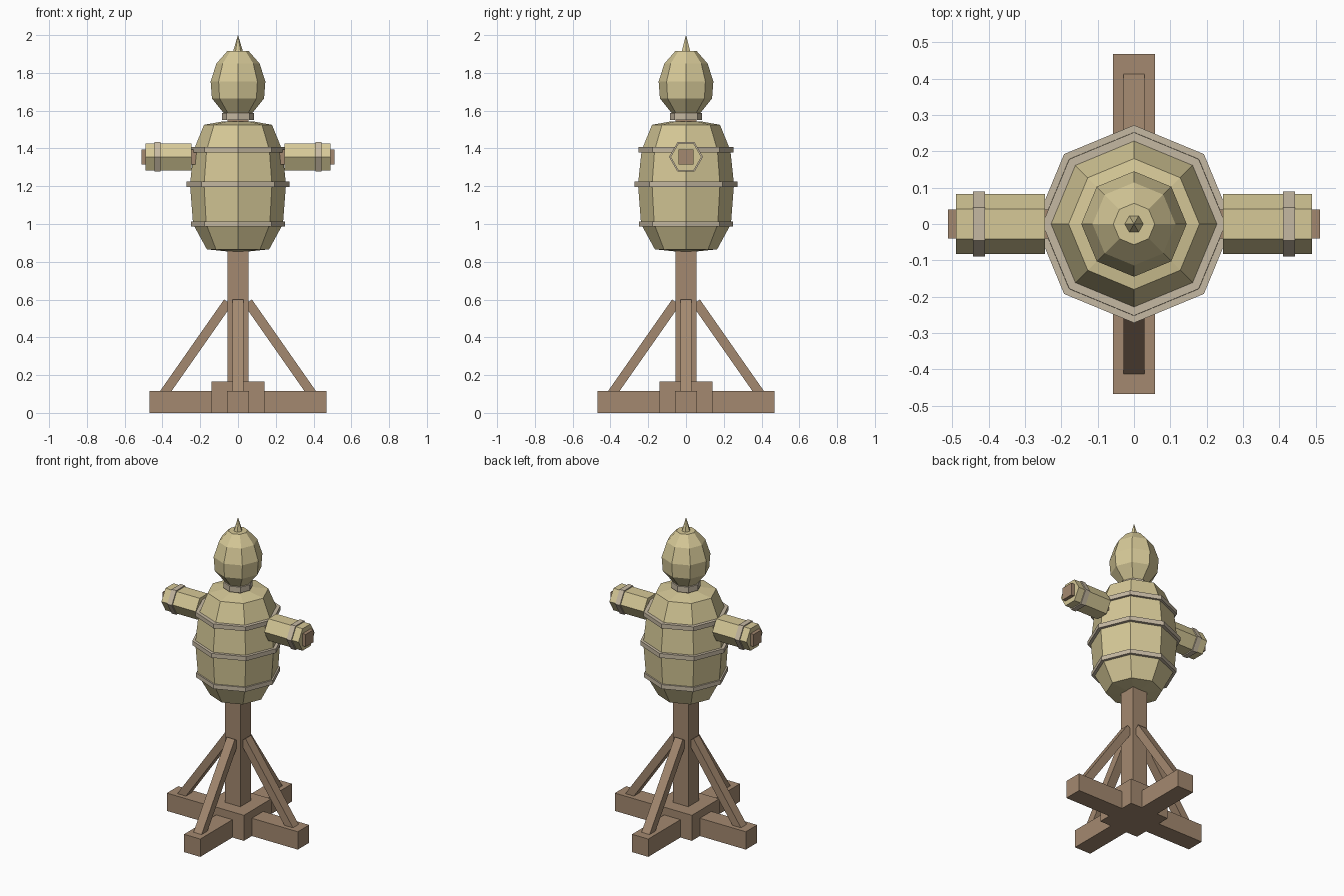
import bpy, bmesh, math
from mathutils import Vector, Matrix

cube = bpy.data.objects.get("Cube")
if cube:
    bpy.data.objects.remove(cube, do_unlink=True)


def material(name, rgb):
    m = bpy.data.materials.new(name)
    m.use_nodes = True
    m.diffuse_color = (*rgb, 1)
    m.node_tree.nodes["Principled BSDF"].inputs["Base Color"].default_value = (*rgb, 1)
    return m


WOOD = material("brown wood", (0.37, 0.25, 0.16))
STRAW = material("pale straw", (0.67, 0.58, 0.31))
BAND = material("grey tan binding", (0.56, 0.48, 0.36))


def finish(name, bm, mat, matrix=None):
    bmesh.ops.recalc_face_normals(bm, faces=bm.faces)
    mesh = bpy.data.meshes.new(name)
    bm.to_mesh(mesh)
    bm.free()
    mesh.materials.append(mat)
    ob = bpy.data.objects.new(name, mesh)
    if matrix:
        ob.matrix_world = matrix
    bpy.context.collection.objects.link(ob)
    return ob


def box(name, size, centre, mat=WOOD, rot=Matrix()):
    bm = bmesh.new()
    bmesh.ops.create_cube(bm, size=1)
    bmesh.ops.scale(bm, vec=size, verts=bm.verts)
    return finish(name, bm, mat, Matrix.Translation(centre) @ rot)


def lathe(name, profile, sides, mat, matrix=None):
    """Flat-sided solid from (radius, height) pairs, a corner on the +x axis."""
    bm = bmesh.new()
    rings = []
    for r, z in profile:
        angles = [math.tau * i / sides for i in range(sides)]
        rings.append([bm.verts.new((r * math.cos(a), r * math.sin(a), z)) for a in angles])
    for low, high in zip(rings, rings[1:]):
        for i in range(sides):
            j = (i + 1) % sides
            bm.faces.new((low[i], low[j], high[j], high[i]))
    bm.faces.new(rings[0])
    bm.faces.new(rings[-1])
    return finish(name, bm, mat, matrix)


# Stand: crossed feet, hub and post
for name, turn in (("foot_beam_x", 0), ("foot_beam_y", math.pi / 2)):
    box(name, (0.936, 0.116, 0.115), (0, 0, 0.0575), rot=Matrix.Rotation(turn, 4, 'Z'))
box("hub_block", (0.28, 0.28, 0.165), (0, 0, 0.0825))
box("post", (0.11, 0.11, 1.49), (0, 0, 0.845))

# Four slanted braces
top, bottom = Vector((0.053, 0, 0.586)), Vector((0.398, 0, 0.093))
axis = bottom - top
tilt = Matrix.Rotation(math.atan2(axis.x, axis.z), 4, 'Y')
for i in range(4):
    turn = Matrix.Rotation(i * math.pi / 2, 4, 'Z')
    box(f"brace_{i + 1}", (0.05, 0.058, axis.length), turn @ ((top + bottom) / 2), rot=turn @ tilt)

# Barrel-shaped straw body with hoops
lathe("body", [(0.06, 0.855), (0.165, 0.866), (0.238, 1.0), (0.254, 1.21),
               (0.235, 1.39), (0.18, 1.525), (0.08, 1.543)], 8, STRAW)
for name, r, z in (("lower_hoop", 0.249, 1.0), ("middle_hoop", 0.272, 1.21), ("upper_hoop", 0.252, 1.393)):
    lathe(name, [(r, z - 0.014), (r, z + 0.014)], 8, BAND)

# Neck binding, head and its spike
lathe("neck_binding", [(0.085, 1.55), (0.085, 1.587)], 8, BAND)
lathe("head", [(0.07, 1.58), (0.138, 1.665), (0.145, 1.755), (0.114, 1.85), (0.057, 1.915)], 8, STRAW)
lathe("head_spike", [(0.03, 1.9), (0.0005, 2.0)], 6, STRAW)

# Cross beam with straw sleeves bound near the ends
ARM_Z = 1.355
box("arm_beam", (1.024, 0.08, 0.08), (0, 0, ARM_Z))
for side, sx in (("left", 1), ("right", -1)):
    lay = Matrix.Translation((0, 0, ARM_Z)) @ Matrix.Rotation(sx * math.pi / 2, 4, 'Y') @ Matrix.Rotation(math.pi / 2, 4, 'Z')
    lathe(f"{side}_sleeve", [(0.082, 0.245), (0.082, 0.49)], 6, STRAW, lay)
    lathe(f"{side}_sleeve_binding", [(0.09, 0.41), (0.09, 0.443)], 6, BAND, lay)
